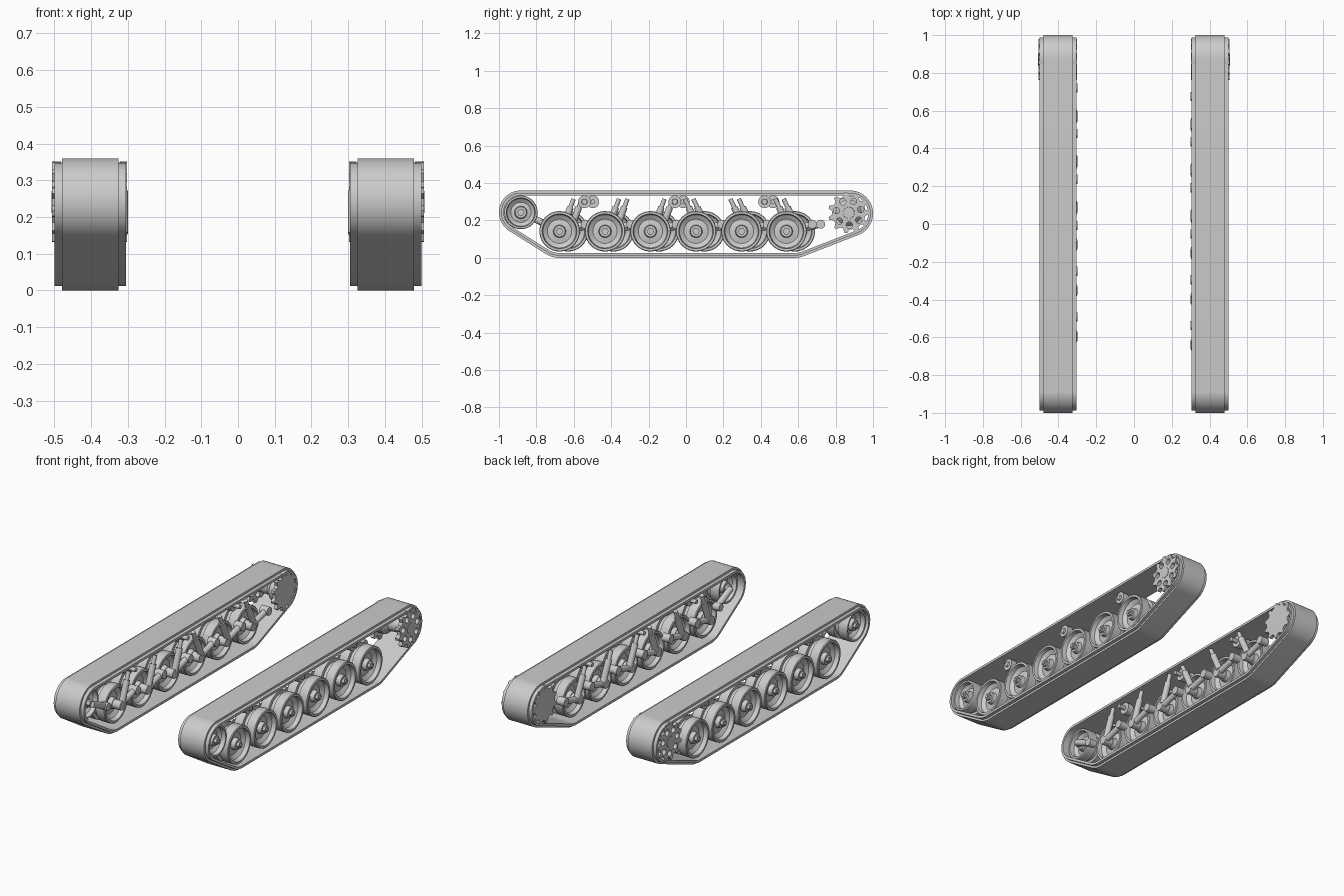
import bpy, bmesh
from math import sin, cos, pi, radians
from mathutils import Vector, Matrix

if "Cube" in bpy.data.objects:
    bpy.data.objects.remove(bpy.data.objects["Cube"])

grey = bpy.data.materials.new("plain_grey")
grey.use_nodes = True
grey.diffuse_color = (0.6, 0.6, 0.6, 1)
grey.node_tree.nodes["Principled BSDF"].inputs["Base Color"].default_value = (0.6, 0.6, 0.6, 1)

IDLER, SPROCKET = (-0.883, 0.243), (0.87, 0.241)
WHEELS = (-0.676, -0.433, -0.19, 0.054, 0.297, 0.537)
ROLLERS = (-0.543, -0.06, 0.42)
WHEEL_Z = 0.142


def finish(name, bm):
    """Turn a bmesh into a shaded object."""
    bmesh.ops.recalc_face_normals(bm, faces=bm.faces)
    mesh = bpy.data.meshes.new(name)
    bm.to_mesh(mesh)
    bm.free()
    mesh.materials.append(grey)
    ob = bpy.data.objects.new(name, mesh)
    bpy.context.collection.objects.link(ob)
    bpy.ops.object.select_all(action='DESELECT')
    ob.select_set(True)
    bpy.context.view_layer.objects.active = ob
    bpy.ops.object.shade_smooth_by_angle(angle=radians(30))
    return ob


def loft(bm, rings, close_ring):
    """Skin a closed loop of point rings."""
    rows = [[bm.verts.new(p) for p in ring] for ring in rings]
    n = len(rows[0])
    for i, row in enumerate(rows):
        nxt = rows[(i + 1) % len(rows)]
        for j in range(n if close_ring else n - 1):
            k = (j + 1) % n
            bm.faces.new((row[j], row[k], nxt[k], nxt[j]))
    return rows


def lathe(name, profile, centre, side, seg=40):
    """Spin (x, radius) points round an axle along x and cap both ends."""
    bm = bmesh.new()
    turns = [2 * pi * i / seg for i in range(seg)]
    rows = loft(bm, [[(side * x, centre[0] + r * cos(a), centre[1] + r * sin(a))
                      for x, r in profile] for a in turns], False)
    bm.faces.new([row[0] for row in rows])
    bm.faces.new([row[-1] for row in rows])
    return finish(name, bm)


def rods(name, pieces, side):
    """Straight round bars, each (start, end, radius)."""
    bm = bmesh.new()
    for p, q, r in pieces:
        p, q = Vector((side * p[0], *p[1:])), Vector((side * q[0], *q[1:]))
        d = q - p
        turn = Vector((0, 0, 1)).rotation_difference(d).to_matrix().to_4x4()
        bmesh.ops.create_cone(bm, cap_ends=True, segments=20, radius1=r, radius2=r,
                              depth=d.length, matrix=Matrix.Translation((p + q) / 2) @ turn)
    return finish(name, bm)


def track_band(side):
    """Belt wrapped round idler, sprocket and the end road wheels."""
    circles = [(*IDLER, 0.117), (0.877, 0.237, 0.123), (-0.676, 0.14, 0.14), (0.58, 0.14, 0.14)]
    section = [(0.305, 0.012), (0.325, 0.012), (0.325, 0), (0.48, 0), (0.48, 0.012),
               (0.5, 0.012), (0.5, 0.026), (0.305, 0.026)]
    rings = []
    for i in range(120):
        ny, nz = cos(2 * pi * i / 120), sin(2 * pi * i / 120)
        y, z, r = max(circles, key=lambda c: c[0] * ny + c[1] * nz + c[2])
        rings.append([(side * x, y + (r - o) * ny, z + (r - o) * nz) for x, o in section])
    bm = bmesh.new()
    loft(bm, rings, True)
    return finish("track_band", bm)


def toothed_plate(name, x, thick, side, holes):
    """Sprocket plate, optionally pierced by a ring of holes."""
    teeth = 11
    outline = []
    for i in range(teeth):
        for step, r in ((-0.32, 0.09), (-0.12, 0.11), (0.12, 0.11), (0.32, 0.09)):
            a = 2 * pi * (i + step) / teeth
            outline.append((r * cos(a), r * sin(a)))
    loops = [outline]
    for i in range(holes):
        a = 2 * pi * (i + 0.3) / holes
        loops.append([(0.066 * cos(a) + 0.017 * cos(2 * pi * k / 16),
                       0.066 * sin(a) + 0.017 * sin(2 * pi * k / 16)) for k in range(16)])
    curve = bpy.data.curves.new(name, 'CURVE')
    curve.dimensions, curve.fill_mode, curve.extrude = '2D', 'BOTH', thick / 2
    for pts in loops:
        spline = curve.splines.new('POLY')
        spline.points.add(len(pts) - 1)
        spline.use_cyclic_u = True
        for point, (u, v) in zip(spline.points, pts):
            point.co = (u, v, 0, 1)
    helper = bpy.data.objects.new(name + "_curve", curve)
    bpy.context.collection.objects.link(helper)
    bm = bmesh.new()
    bm.from_mesh(helper.to_mesh())
    bpy.data.objects.remove(helper)
    bmesh.ops.remove_doubles(bm, verts=bm.verts, dist=0.0001)
    for v in bm.verts:
        u, w, d = v.co
        v.co = (side * (x + d), SPROCKET[0] + u, SPROCKET[1] + w)
    return finish(name, bm)


def wheel_profile(r, inner, outer):
    """Twin-rimmed dished wheel, from inner hub to outer hub."""
    mid = (inner + outer) / 2
    return [(inner + 0.01, 0.03), (inner + 0.035, 0.034), (inner + 0.04, r * 0.6), (inner + 0.025, r * 0.82),
            (inner, r * 0.86), (inner, r * 0.97), (inner + 0.004, r),
            (mid - 0.014, r), (mid - 0.014, r * 0.82), (mid + 0.014, r * 0.82), (mid + 0.014, r),
            (outer - 0.004, r), (outer, r * 0.97), (outer, r * 0.86), (outer - 0.025, r * 0.82),
            (outer - 0.04, r * 0.6), (outer - 0.035, 0.034), (outer - 0.01, 0.03)]


def wheel(name, r, centre, side):
    lathe(name, wheel_profile(r, 0.345, 0.485), centre, side)
    lathe(name + "_nut", [(0.33, 0.02), (0.49, 0.02), (0.49, 0.011), (0.496, 0.011)], centre, side, 6)


for side in (1, -1):
    # the two sides are staggered lengthwise
    shift = 0 if side > 0 else 0.045
    track_band(side)

    # front idler with its cranked arm
    wheel("idler_wheel", 0.09, IDLER, side)
    rods("idler_arm", [((0.33, *IDLER), (0.33, -0.76, 0.185), 0.018),
                       ((0.305, -0.76, 0.185), (0.35, -0.76, 0.185), 0.022)], side)

    # road wheels, trailing arms and dampers
    for i, y0 in enumerate(WHEELS):
        y = y0 + shift
        wheel("road_wheel", 0.108, (y, WHEEL_Z), side)
        pivot = (y + 0.138, 0.18)
        rods("swing_arm", [((0.322, y, WHEEL_Z), (0.322, *pivot), 0.017),
                           ((0.3, *pivot), (0.35, *pivot), 0.024),
                           ((0.305, y, WHEEL_Z), (0.37, y, WHEEL_Z), 0.026)], side)
        lean = 0.075 if i < 3 else -0.06
        foot, top = Vector((0.318, y + 0.015, 0.155)), Vector((0.318, y + lean, 0.315))
        rods("damper", [(foot, foot.lerp(top, 0.72), 0.018),
                        (foot.lerp(top, 0.7), top, 0.012)], side)

    # return rollers
    for y in ROLLERS:
        lathe("return_roller", [(0.31, 0.012), (0.35, 0.012), (0.35, 0.034), (0.385, 0.034),
                                (0.385, 0.02), (0.42, 0.02), (0.42, 0.034), (0.455, 0.034),
                                (0.455, 0.016), (0.465, 0.014)], (y + shift, 0.3), side, 28)

    # rear drive sprocket
    toothed_plate("sprocket_outer_plate", 0.494, 0.024, side, 7)
    toothed_plate("sprocket_inner_plate", 0.312, 0.02, side, 0)
    lathe("sprocket_drum", [(0.31, 0.07), (0.36, 0.07), (0.39, 0.045), (0.485, 0.04),
                            (0.508, 0.03)], SPROCKET, side)
